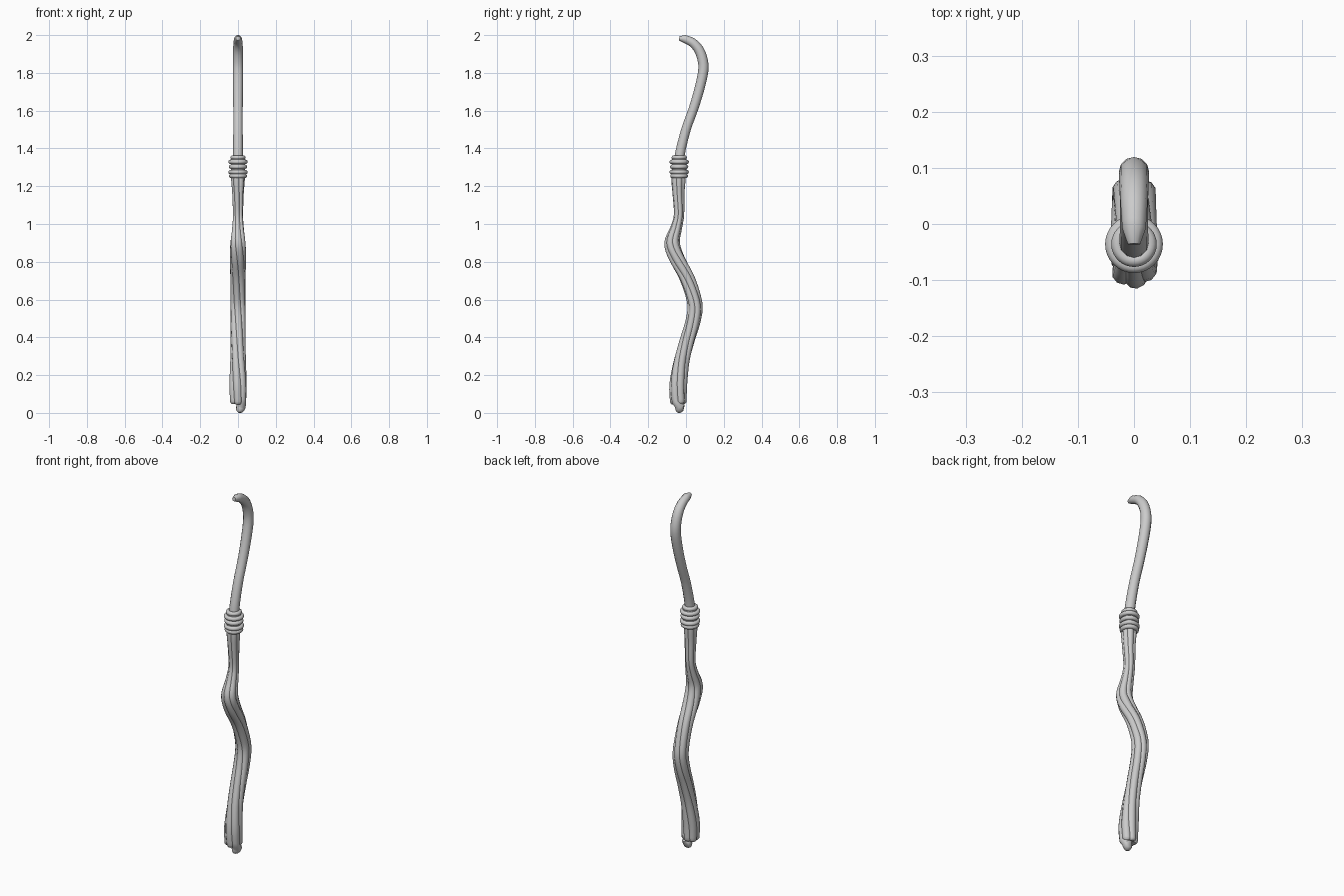
import bpy, math, random

if "Cube" in bpy.data.objects:
    bpy.data.objects.remove(bpy.data.objects["Cube"])

random.seed(4)


def spline(keys, n):
    """Catmull-Rom sampling of tuples, n steps per span."""
    k = [keys[0]] + list(keys) + [keys[-1]]
    out = []
    for i in range(1, len(k) - 2):
        for s in range(n):
            t = s / n
            out.append(tuple(
                0.5 * (2 * b + (c - a) * t + (2 * a - 5 * b + 4 * c - d) * t * t
                       + (3 * b - a - 3 * c + d) * t ** 3)
                for a, b, c, d in zip(k[i - 1], k[i], k[i + 1], k[i + 2])))
    return out + [tuple(keys[-1])]


def tube(name, pts, res=4):
    """Round tube through (x, y, z, radius) points, converted to a mesh."""
    cu = bpy.data.curves.new(name, 'CURVE')
    cu.dimensions = '3D'
    cu.bevel_depth = 1.0
    cu.bevel_resolution = res
    cu.use_fill_caps = True
    sp = cu.splines.new('POLY')
    sp.points.add(len(pts) - 1)
    for p, (x, y, z, r) in zip(sp.points, pts):
        p.co = (x, y, z, 1)
        p.radius = r
    ob = bpy.data.objects.new(name, cu)
    bpy.context.collection.objects.link(ob)
    bpy.ops.object.select_all(action='DESELECT')
    ob.select_set(True)
    bpy.context.view_layer.objects.active = ob
    bpy.ops.object.convert(target='MESH')
    bpy.ops.object.shade_smooth_by_angle(angle=math.radians(40))
    return bpy.context.object


# Upper handle with hooked tip: y, z, radius
handle = [(-0.036, 1.26, 0.027), (-0.034, 1.36, 0.026), (0.0, 1.5, 0.025),
          (0.036, 1.6, 0.025), (0.067, 1.7, 0.026), (0.09, 1.8, 0.027),
          (0.09, 1.86, 0.027), (0.07, 1.92, 0.026), (0.035, 1.96, 0.024),
          (-0.008, 1.98, 0.021)]
tube("handle", [(0, y, z, r) for y, z, r in spline(handle, 3)]
     + [(0, -0.036, 1.983, 0.011)])

# Bundle of twisted strands: z, centre y, outer radius, twist in degrees
bundle = [(1.32, -0.037, 0.036, 0), (1.24, -0.04, 0.038, 0),
          (1.16, -0.04, 0.032, 4), (1.05, -0.037, 0.028, 10),
          (0.98, -0.052, 0.032, 16), (0.9, -0.074, 0.042, 26),
          (0.82, -0.05, 0.044, 42), (0.72, 0.003, 0.042, 58),
          (0.62, 0.038, 0.041, 70), (0.55, 0.048, 0.041, 78),
          (0.47, 0.033, 0.041, 88), (0.38, 0.005, 0.041, 100),
          (0.27, -0.024, 0.043, 115), (0.15, -0.041, 0.048, 132),
          (0.06, -0.041, 0.045, 140)]
path = spline(bundle, 4)
COUNT = 6
for i in range(COUNT):
    start = math.radians(i * 360 / COUNT + 10)
    pts = []
    for z, cy, R, tw in path:
        a = start + math.radians(tw)
        wob = 1 + 0.06 * math.sin(z * 9 + i * 2.1)
        off = R * 0.53 * wob
        pts.append((off * math.cos(a), cy + off * math.sin(a), z, R * 0.48))
    x, y, z, r = pts[-1]
    # Rounded, uneven lower ends; one strand hangs lowest and curls in
    if i == 3:
        pts += [(0.016, -0.032, 0.035, 0.026), (0.012, -0.036, 0.018, 0.023),
                (0.01, -0.042, 0.008, 0.016), (0.01, -0.045, 0.002, 0.007)]
    else:
        d = random.uniform(0.0, 0.012)
        pts += [(x, y, z - 0.004 - d, r * 0.9), (x, y, z - 0.011 - d, r * 0.6)]
    tube("strand_%d" % (i + 1), pts, 3)

# Binding core and stacked cord rings
tube("binding_core", [(0, -0.036, 1.25, 0.039), (0, -0.036, 1.345, 0.037),
                      (0, -0.036, 1.36, 0.03)], 6)
rings = [(1.254, 0.036), (1.275, 0.040), (1.303, 0.037),
         (1.329, 0.040), (1.352, 0.029)]
for i, (z, R) in enumerate(rings):
    bpy.ops.mesh.primitive_torus_add(
        major_radius=R, minor_radius=0.0115, major_segments=32,
        minor_segments=12, location=(0, -0.036, z))
    bpy.context.object.name = "binding_ring_%d" % (i + 1)
    bpy.ops.object.shade_smooth_by_angle(angle=math.radians(40))
